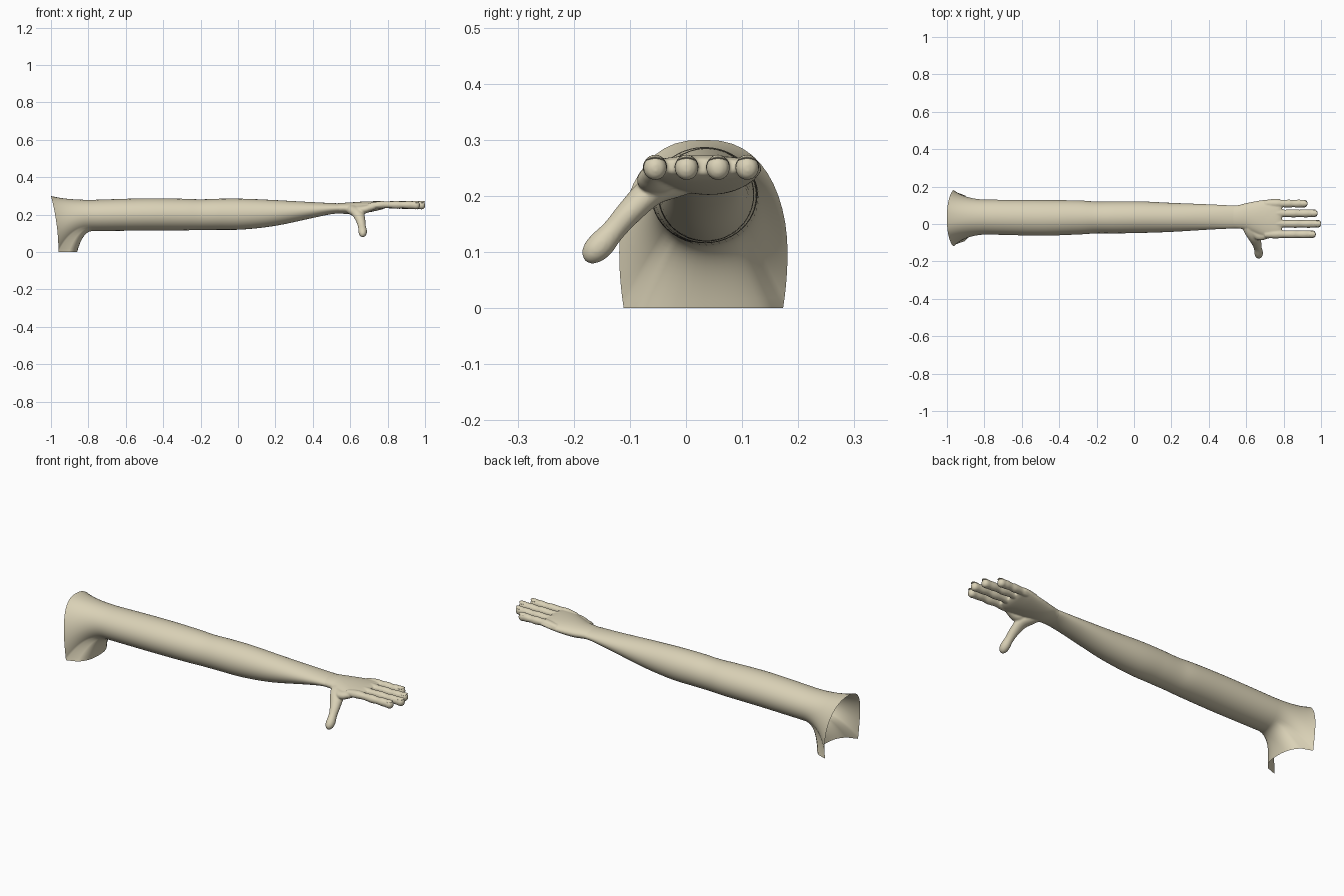
import bpy, bmesh, math
from mathutils import Vector

if "Cube" in bpy.data.objects:
    bpy.data.objects.remove(bpy.data.objects["Cube"])

N = 48
skin = bpy.data.materials.new("warm beige")
skin.diffuse_color = (0.70, 0.64, 0.47, 1)
skin.use_nodes = True
skin.node_tree.nodes["Principled BSDF"].inputs["Base Color"].default_value = skin.diffuse_color


def resample(keys, steps):
    """Catmull-Rom interpolation of (x, y, z, half width, half height) keys."""
    out = []
    for i in range(len(keys) - 1):
        p = [keys[max(0, min(len(keys) - 1, i + k))] for k in (-1, 0, 1, 2)]
        for s in range(steps):
            t = s / steps
            out.append([0.5 * (2 * b + (c - a) * t + (2 * a - 5 * b + 4 * c - d) * t * t
                               + (3 * b - a - 3 * c + d) * t ** 3)
                        for a, b, c, d in zip(*p)])
    out.append(list(keys[-1]))
    return out


def tube_rings(keys, steps=6, n=N):
    pts = resample(keys, steps)
    rings = []
    for i, p in enumerate(pts):
        a, b = pts[max(i - 1, 0)], pts[min(i + 1, len(pts) - 1)]
        # long forearm rings stay upright, short digits follow their path
        tan = (Vector(b[:3]) - Vector(a[:3])).normalized()
        side = Vector((0, 0, 1)).cross(tan).normalized()
        up = tan.cross(side)
        rings.append([Vector(p[:3])
                      + side * max(p[3], .002) * math.cos(2 * math.pi * k / n)
                      + up * max(p[4], .002) * math.sin(2 * math.pi * k / n)
                      for k in range(n)])
    return rings


def add_loft(bm, rings, caps=True):
    vs = [[bm.verts.new(p) for p in r] for r in rings]
    n = len(rings[0])
    for a, b in zip(vs, vs[1:]):
        for k in range(n):
            bm.faces.new((a[k], a[(k + 1) % n], b[(k + 1) % n], b[k]))
    if caps:
        bm.faces.new(vs[0][::-1])
        bm.faces.new(vs[-1])


def finish(bm, name):
    bmesh.ops.recalc_face_normals(bm, faces=bm.faces[:])
    me = bpy.data.meshes.new(name)
    bm.to_mesh(me)
    bm.free()
    for f in me.polygons:
        f.use_smooth = True
    me.materials.append(skin)
    ob = bpy.data.objects.new(name, me)
    bpy.context.collection.objects.link(ob)
    return ob


def section(x, y0, y1, z0, z1):
    return (x, (y0 + y1) / 2, (z0 + z1) / 2, (y1 - y0) / 2, (z1 - z0) / 2)


def shoulder_rim(k):
    """Open arch-shaped edge where the arm would meet the body."""
    a = 2 * math.pi * k / N
    deg = math.degrees(a)
    if deg <= 180:
        y, z = math.copysign(.15 * abs(math.cos(a)) ** .8, math.cos(a)), .1 + .2 * math.sin(a)
    elif deg < 225 or deg > 315:
        d = (deg - 180 if deg < 225 else 360 - deg) / 45
        y, z = (.15 - .008 * d * d) * (-1 if deg < 225 else 1), .1 * (1 - d)
    else:
        t = max(-1, min(1, math.cos(a) / math.cos(math.pi / 4)))
        return Vector((-.86 - .1 * (1 - math.sqrt(max(0, 1 - abs(t) ** 2.5))), .031 + .142 * t, 0))
    return Vector((-.96 - .04 * (z / .3) ** 2, .031 + y, z))


# Arm: flared shoulder shell running into upper arm, elbow and forearm
arm_keys = [section(*s) for s in (
    (-.78, -.056, .13, .112, .279), (-.5, -.062, .128, .115, .287),
    (-.3, -.056, .126, .116, .285), (-.2, -.05, .12, .118, .282),
    (-.1, -.05, .121, .119, .285), (.03, -.048, .121, .121, .285),
    (.2, -.042, .113, .141, .278), (.4, -.03, .105, .183, .267),
    (.5, -.025, .1, .203, .262), (.57, -.021, .098, .208, .259))]
arm = tube_rings(arm_keys, 8)
first = arm[0]
flare = []
for s in range(14):
    t = s / 14
    ring = []
    for k in range(N):
        r, e = shoulder_rim(k), first[k]
        c = Vector((r.x + (e.x - r.x) * .36, e.y, e.z))
        ring.append(r * (1 - t) ** 2 + c * 2 * t * (1 - t) + e * t * t)
    flare.append(ring)
bm = bmesh.new()
add_loft(bm, flare + arm, caps=False)
finish(bm, "arm")

# Hand: palm, thumb and fingers fused into one smooth skin
bm = bmesh.new()
palm_keys = [section(*s) for s in (
    (.5, -.021, .096, .207, .258), (.56, -.025, .101, .205, .263),
    (.61, -.034, .114, .202, .266), (.67, -.055, .127, .208, .270),
    (.73, -.075, .134, .219, .272), (.77, -.077, .135, .229, .272),
    (.79, -.07, .128, .24, .266))]
add_loft(bm, tube_rings(palm_keys))
add_loft(bm, tube_rings([
    (.585, .03, .232, .02, .02), (.615, -.02, .224, .034, .027),
    (.640, -.062, .208, .034, .026), (.655, -.1, .172, .026, .023),
    (.662, -.128, .140, .021, .021), (.666, -.15, .115, .023, .024),
    (.667, -.165, .100, .021, .022), (.667, -.176, .090, .013, .014),
    (.667, -.181, .086, .004, .004)], n=24))
# web between thumb and first finger
add_loft(bm, tube_rings([
    (.63, -.03, .228, .025, .02), (.67, -.055, .226, .032, .022),
    (.71, -.058, .238, .022, .018), (.74, -.055, .245, .012, .012)], n=24))
fingers = ((-.055, .972), (.001, 1.001), (.057, .982), (.109, .928))
for y, tip in fingers:
    L = tip - .74
    add_loft(bm, tube_rings([
        (.70, y, .247, .018, .015), (.76, y, .252, .022, .020),
        (.74 + L * .27, y, .253, .0195, .0175), (.74 + L * .47, y, .252, .0215, .021),
        (.74 + L * .6, y, .252, .0195, .018), (.74 + L * .73, y, .252, .0215, .021),
        (.74 + L * .84, y, .251, .0205, .0205), (tip - .018, y, .250, .021, .022),
        (tip - .006, y, .250, .016, .017), (tip, y, .250, .006, .007)], n=24))
hand = finish(bm, "hand")
m = hand.modifiers.new("fuse", 'REMESH')
m.mode = 'VOXEL'
m.voxel_size = .004
m.use_smooth_shade = True
m = hand.modifiers.new("soften", 'SMOOTH')
m.factor = .5
m.iterations = 5

# Fingernails: thin shells over the fingertips
for i, (y, tip) in enumerate(fingers):
    bm = bmesh.new()
    bmesh.ops.create_uvsphere(bm, u_segments=20, v_segments=10, radius=1)
    for v in bm.verts:
        v.co = Vector((tip - .02 + v.co.x * .02, y + v.co.y * .017,
                       .2695 + v.co.z * .004 - .006 * v.co.y ** 2))
    finish(bm, f"fingernail_{i + 1}")
